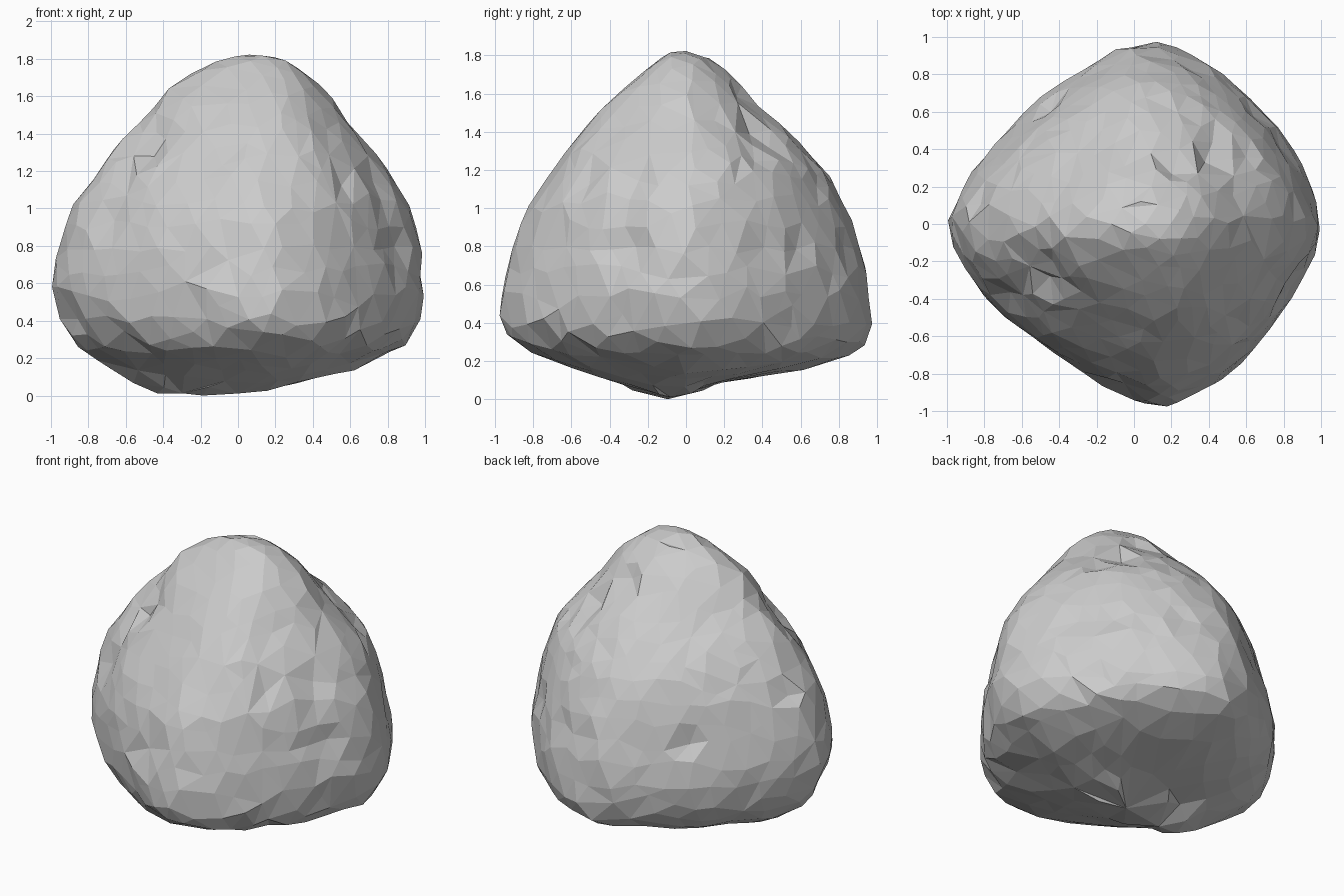
import bpy, bmesh, math, random
from mathutils import Vector, noise

random.seed(11)
cube = bpy.data.objects.get("Cube")
if cube:
    bpy.data.objects.remove(cube, do_unlink=True)

# Stone material
stone = bpy.data.materials.new("grey_stone")
stone.use_nodes = True
colour = (0.6, 0.6, 0.6, 1)
stone.diffuse_color = colour
stone.node_tree.nodes["Principled BSDF"].inputs["Base Color"].default_value = colour

# Boulder sections from base to peak: height, min x, max x, min y, max y
sections = [
    (0.00, -0.18, -0.16, -0.11, -0.09), (0.02, -0.45, 0.10, -0.20, 0.02),
    (0.10, -0.62, 0.45, -0.38, 0.20), (0.15, -0.68, 0.60, -0.52, 0.50),
    (0.20, -0.76, 0.70, -0.66, 0.74), (0.28, -0.87, 0.90, -0.88, 0.92),
    (0.40, -0.95, 0.97, -0.96, 0.98), (0.60, -1.00, 1.00, -0.96, 0.97),
    (0.80, -0.96, 0.96, -0.91, 0.91), (1.00, -0.91, 0.93, -0.84, 0.84),
    (1.20, -0.77, 0.82, -0.70, 0.73), (1.40, -0.59, 0.66, -0.55, 0.54),
    (1.50, -0.49, 0.56, -0.46, 0.41), (1.60, -0.45, 0.50, -0.36, 0.32),
    (1.70, -0.29, 0.42, -0.25, 0.23), (1.80, -0.10, 0.27, -0.12, 0.12),
    (1.83, 0.04, 0.06, -0.01, 0.01),
]
# Arc length along the average profile spreads the facets evenly
arc = [0.0]
for a, b in zip(sections, sections[1:]):
    arc.append(arc[-1] + math.hypot(b[0] - a[0], (b[2] - b[1] - a[2] + a[1]) / 2))


def section_at(t):
    s = t * arc[-1]
    for i in range(len(arc) - 1):
        if s <= arc[i + 1] or i == len(arc) - 2:
            f = (s - arc[i]) / (arc[i + 1] - arc[i])
            return [p + (q - p) * f for p, q in zip(sections[i], sections[i + 1])]


# Roundness of each corner: (left side, back side)
corner_power = {(True, True): 1.60, (False, True): 1.36,
                (False, False): 1.45, (True, False): 1.54}


def boulder_point(n):
    """Carry a point of the unit sphere onto the rounded diamond sections."""
    z, x0, x1, y0, y1 = section_at(1 - math.acos(max(-1, min(1, n.z))) / math.pi)
    ang = math.atan2(n.y, n.x)
    c, s = math.cos(ang), math.sin(ang)
    power = corner_power[(c > 0, s > 0)] + 0.3 * max(0, z - 0.9)
    r = (abs(c) ** power + abs(s) ** power) ** (-1 / power)
    wide = min(1, x1 - x0)
    x = (x0 + x1) / 2 + (x1 - x0) / 2 * c * r
    y = (y0 + y1) / 2 + (y1 - y0) / 2 * s * r
    x += wide * (0.13 * max(0, -s) ** 3 + 0.04 * max(0, s) ** 3)
    return Vector((x, y, z))


# Hollows: centre, radius, depth
hollows = [
    ((0.38, 0.38, 1.38), 0.17, 0.07), ((0.55, 0.12, 1.38), 0.13, 0.05),
    ((-0.48, -0.24, 1.34), 0.18, 0.06), ((-0.62, -0.36, 1.00), 0.17, 0.05),
    ((0.74, -0.28, 0.80), 0.18, 0.06), ((0.70, -0.20, 1.10), 0.15, 0.05),
    ((0.78, 0.36, 0.80), 0.14, 0.04), ((-0.62, -0.50, 0.32), 0.16, 0.04),
]

bm = bmesh.new()
bmesh.ops.create_icosphere(bm, subdivisions=4, radius=1)
for v in bm.verts:
    n = v.co.copy()
    if abs(n.z) < 0.97:
        n += Vector([random.uniform(-0.04, 0.04) for _ in range(3)])
        n.normalize()
    v.co = boulder_point(n)
bm.normal_update()

# Broad lumps, fine chips and hollows along the surface normal
moves = []
for v in bm.verts:
    d = 0.006 + 0.014 * noise.noise(v.co * 3.2) + random.uniform(-0.008, 0.008)
    for centre, radius, depth in hollows:
        near = max(0, 1 - (v.co - Vector(centre)).length / radius)
        if near:
            d -= depth * near ** 0.6 * random.uniform(0.3, 1.3)
    if random.random() < 0.03:
        d -= random.uniform(0.02, 0.04)
    moves.append(v.normal * d)
for v, m in zip(bm.verts, moves):
    v.co += m

# Merge some short edges for larger, uneven facets
short = sorted(bm.edges, key=lambda e: e.calc_length())[:120]
bmesh.ops.collapse(bm, edges=short)
bmesh.ops.triangulate(bm, faces=bm.faces[:])
bmesh.ops.recalc_face_normals(bm, faces=bm.faces[:])

# Stand the boulder on the ground
base = min(v.co.z for v in bm.verts)
bmesh.ops.translate(bm, verts=bm.verts[:], vec=(0, 0, -base))

mesh = bpy.data.meshes.new("boulder")
bm.to_mesh(mesh)
bm.free()
mesh.materials.append(stone)
boulder = bpy.data.objects.new("boulder", mesh)
bpy.context.scene.collection.objects.link(boulder)
